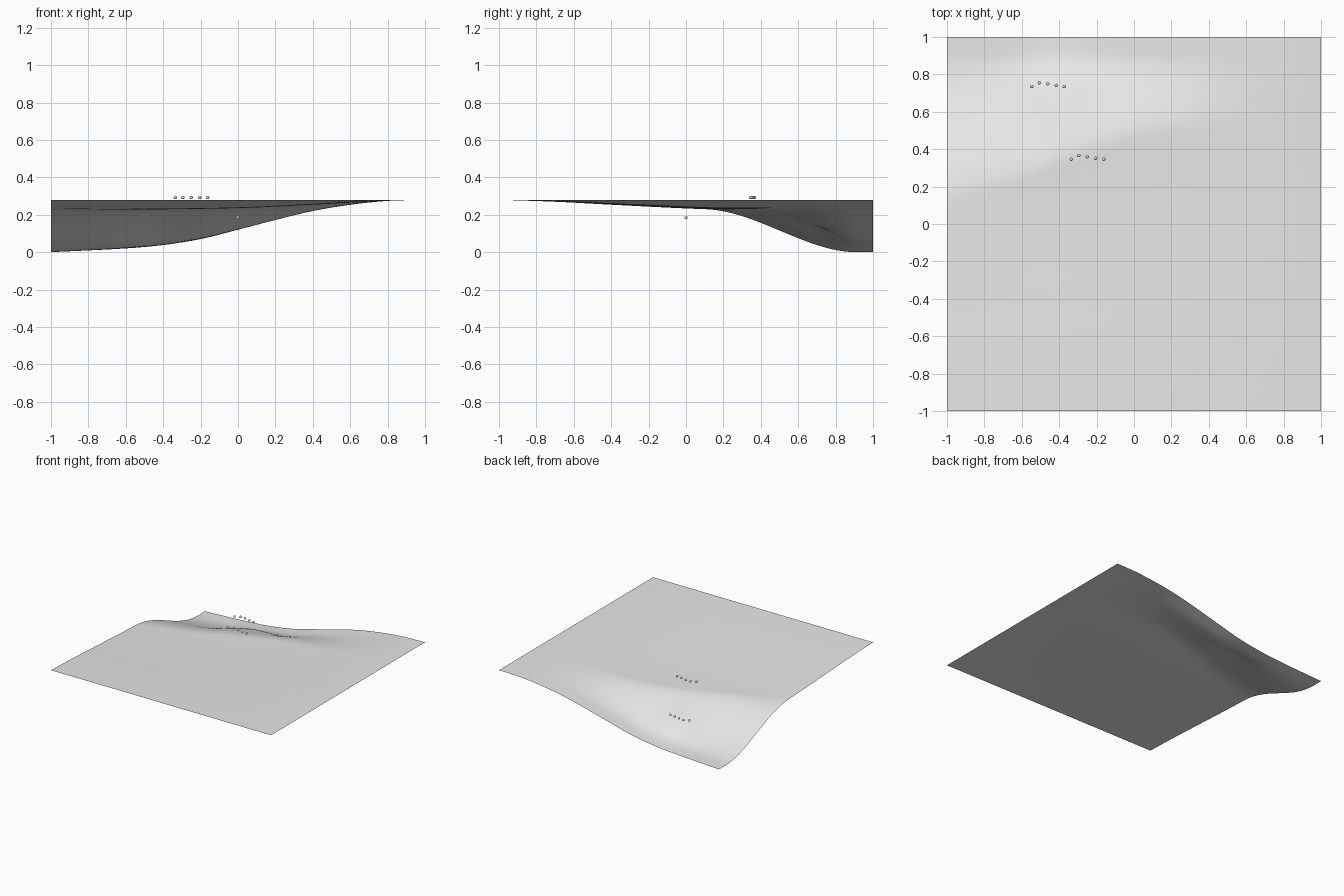
import bpy, bmesh, math

if "Cube" in bpy.data.objects:
    bpy.data.objects.remove(bpy.data.objects["Cube"])

grey = bpy.data.materials.new("light_grey")
grey.diffuse_color = (0.8, 0.8, 0.8, 1)
grey.use_nodes = True
grey.node_tree.nodes["Principled BSDF"].inputs["Base Color"].default_value = grey.diffuse_color


def curve(pts, t):
    """Smooth (Hermite) interpolation through a few (t, value) points."""
    t = min(max(t, pts[0][0]), pts[-1][0])
    n = len(pts)

    def slope(i):
        a, b = pts[max(i - 1, 0)], pts[min(i + 1, n - 1)]
        return (b[1] - a[1]) / (b[0] - a[0])

    for i in range(n - 1):
        (x0, v0), (x1, v1) = pts[i], pts[i + 1]
        if t <= x1:
            h = x1 - x0
            s = (t - x0) / h
            return (v0 * (2*s**3 - 3*s*s + 1) + v1 * (3*s*s - 2*s**3)
                    + h * slope(i) * (s**3 - 2*s*s + s) + h * slope(i + 1) * (s**3 - s*s))


# profiles of the ground sheet
back_edge = [(-1, 0), (-.6, .02), (-.4, .038), (-.2, .07), (0, .12), (.2, .172),
             (.4, .22), (.6, .253), (.8, .274), (1, .28)]
bowl_x = [(-1, 1), (-.5, 1), (0, .85), (.4, .5), (.8, .1), (1, 0)]
bowl_y = [(-1, 0), (-.7, .2), (-.4, .5), (0, .88), (.2, 1), (1, 1)]
ledge = [(-1, .1), (-.56, .24), (-.36, .34), (.07, .47), (.5, .5), (1, .5)]


def height(x, y):
    shelf = .28 - .052 * curve(bowl_x, x) * curve(bowl_y, y)
    start, end = curve(ledge, x), .91
    t = min(max((y - start) / (end - start), 0), 1)
    s = t * t * (3 - 2 * t)
    bump = .05 * math.exp(-((x + .4)**2 + (y - .68)**2) / .05)
    fade = min(1, max(0, (1 - y) / .25))
    return shelf * (1 - s) + curve(back_edge, x) * s + bump * fade * s


# ground sheet
bm = bmesh.new()
bmesh.ops.create_grid(bm, x_segments=80, y_segments=80, size=1)
for v in bm.verts:
    v.co.z = height(v.co.x, v.co.y)
for f in bm.faces:
    f.smooth = True
me = bpy.data.meshes.new("ground_sheet")
bm.to_mesh(me)
bm.free()
me.materials.append(grey)
bpy.context.collection.objects.link(bpy.data.objects.new("ground_sheet", me))


def ball(name, loc):
    bpy.ops.mesh.primitive_uv_sphere_add(segments=16, ring_count=10, radius=.009, location=loc)
    ob = bpy.context.object
    ob.name = name
    ob.data.materials.append(grey)
    bpy.ops.object.shade_smooth()


# two rows of five small marker balls, plus one under the centre
row = [(-.335, .346), (-.295, .366), (-.25, .36), (-.205, .352), (-.162, .346)]
for label, dx, dy, z in (("front", 0, 0, .292), ("back", -.211, .389, .18)):
    for x, y in row:
        ball(label + "_marker", (x + dx, y + dy, z))
ball("centre_marker", (0, 0, .185))
